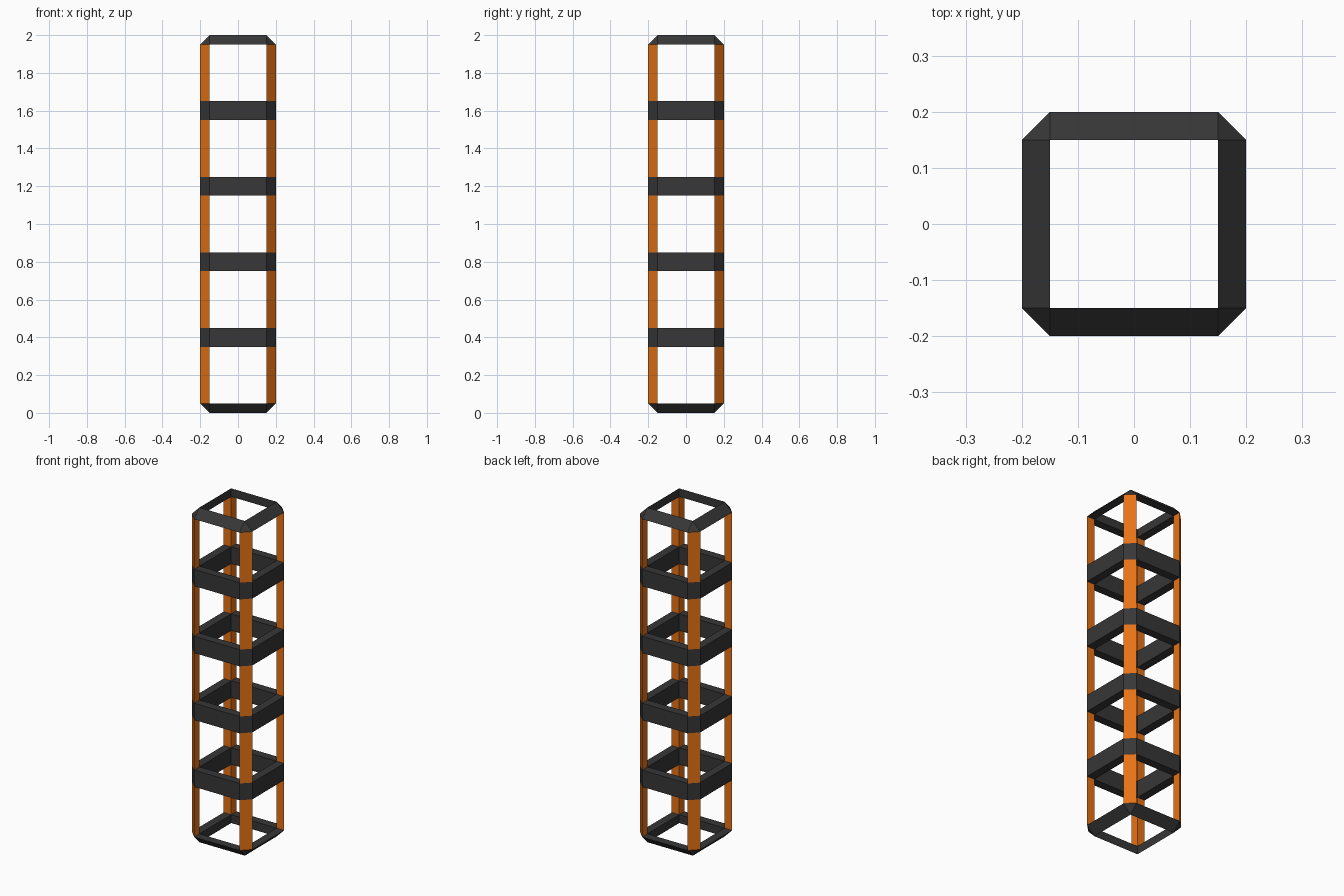
import bpy, bmesh

if "Cube" in bpy.data.objects:
    bpy.data.objects.remove(bpy.data.objects["Cube"])

IN, OUT, H = 0.15, 0.20, 2.0
CORNERS = [(1, 1), (-1, 1), (-1, -1), (1, -1)]


def material(name, rgb):
    m = bpy.data.materials.new(name)
    m.diffuse_color = (*rgb, 1)
    m.use_nodes = True
    m.node_tree.nodes["Principled BSDF"].inputs["Base Color"].default_value = m.diffuse_color
    return m


orange = material("orange paint", (0.82, 0.175, 0.008))
dark = material("dark grey", (0.038, 0.038, 0.038))


def finish(bm, name, mat):
    bmesh.ops.recalc_face_normals(bm, faces=bm.faces)
    me = bpy.data.meshes.new(name)
    bm.to_mesh(me)
    bm.free()
    me.materials.append(mat)
    ob = bpy.data.objects.new(name, me)
    bpy.context.collection.objects.link(ob)
    return ob


def loop_points(outer):
    """Chamfered outer outline, or the square inner outline with doubled corners."""
    pts = []
    for i, (sx, sy) in enumerate(CORNERS):
        a, b = (OUT * sx, IN * sy), (IN * sx, OUT * sy)
        if not outer:
            a = b = (IN * sx, IN * sy)
        pts += [a, b] if i % 2 == 0 else [b, a]
    return pts


def ring(name, section):
    """Sweep a closed section of (is_outer, z) points around the tower."""
    bm = bmesh.new()
    loops = []
    for outer, z in section:
        cache = {}
        loops.append([cache.setdefault(p, None) or cache.update({p: bm.verts.new((*p, z))}) or cache[p]
                      for p in loop_points(outer)])
    for k, a in enumerate(loops):
        b = loops[(k + 1) % len(loops)]
        for i in range(8):
            j = (i + 1) % 8
            quad = list(dict.fromkeys([a[i], a[j], b[j], b[i]]))
            if len(quad) > 2:
                bm.faces.new(quad)
    return finish(bm, name, dark)


# End rings with sloped outer faces
ring("bottom_ring", [(False, 0), (True, 0.05), (False, 0.05)])
ring("top_ring", [(False, H), (True, H - 0.05), (False, H - 0.05)])

# Flat middle bands
levels = [0.4 * n for n in range(1, 5)]
for n, z in enumerate(levels):
    lo, hi = z - 0.05, z + 0.05
    ring(f"middle_ring_{n + 1}", [(False, lo), (True, lo), (True, hi), (False, hi)])

# Triangular corner posts, in segments between the rings
for c, (sx, sy) in enumerate(CORNERS):
    bm = bmesh.new()
    tri = [(IN * sx, IN * sy), (OUT * sx, IN * sy), (IN * sx, OUT * sy)]
    for z in [0] + levels:
        lo = [bm.verts.new((*p, z + 0.05)) for p in tri]
        hi = [bm.verts.new((*p, z + 0.35)) for p in tri]
        bm.faces.new(lo)
        bm.faces.new(hi)
        for i in range(3):
            j = (i + 1) % 3
            bm.faces.new((lo[i], lo[j], hi[j], hi[i]))
    finish(bm, f"corner_post_{c + 1}", orange)
